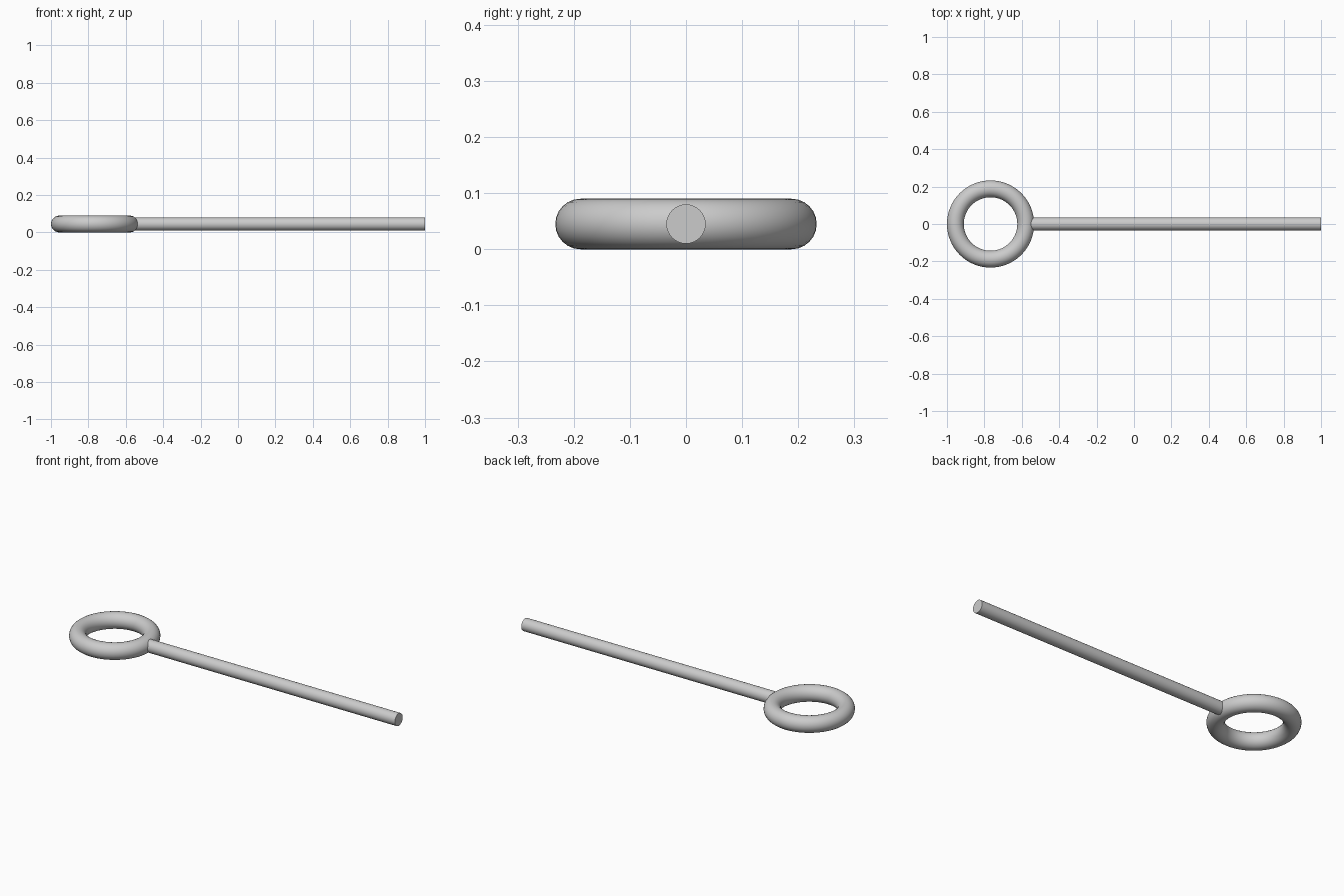
import bpy
import math

if "Cube" in bpy.data.objects:
    bpy.data.objects.remove(bpy.data.objects["Cube"])

Z = 0.045          # height of the shared centre line
RING_X = -0.767    # ring centre


def finish(name):
    obj = bpy.context.object
    obj.name = name
    bpy.ops.object.shade_smooth_by_angle(angle=math.radians(35))
    return obj


# Ring lying flat at the left end
bpy.ops.mesh.primitive_torus_add(
    major_segments=64, minor_segments=24,
    major_radius=0.188, minor_radius=0.045,
    location=(RING_X, 0, Z))
finish("ring")

# Straight rod, starting inside the ring's tube
start, end = -0.575, 1.0
bpy.ops.mesh.primitive_cylinder_add(
    vertices=32, radius=0.035, depth=end - start,
    location=((start + end) / 2, 0, Z), rotation=(0, math.pi / 2, 0))
finish("rod")
